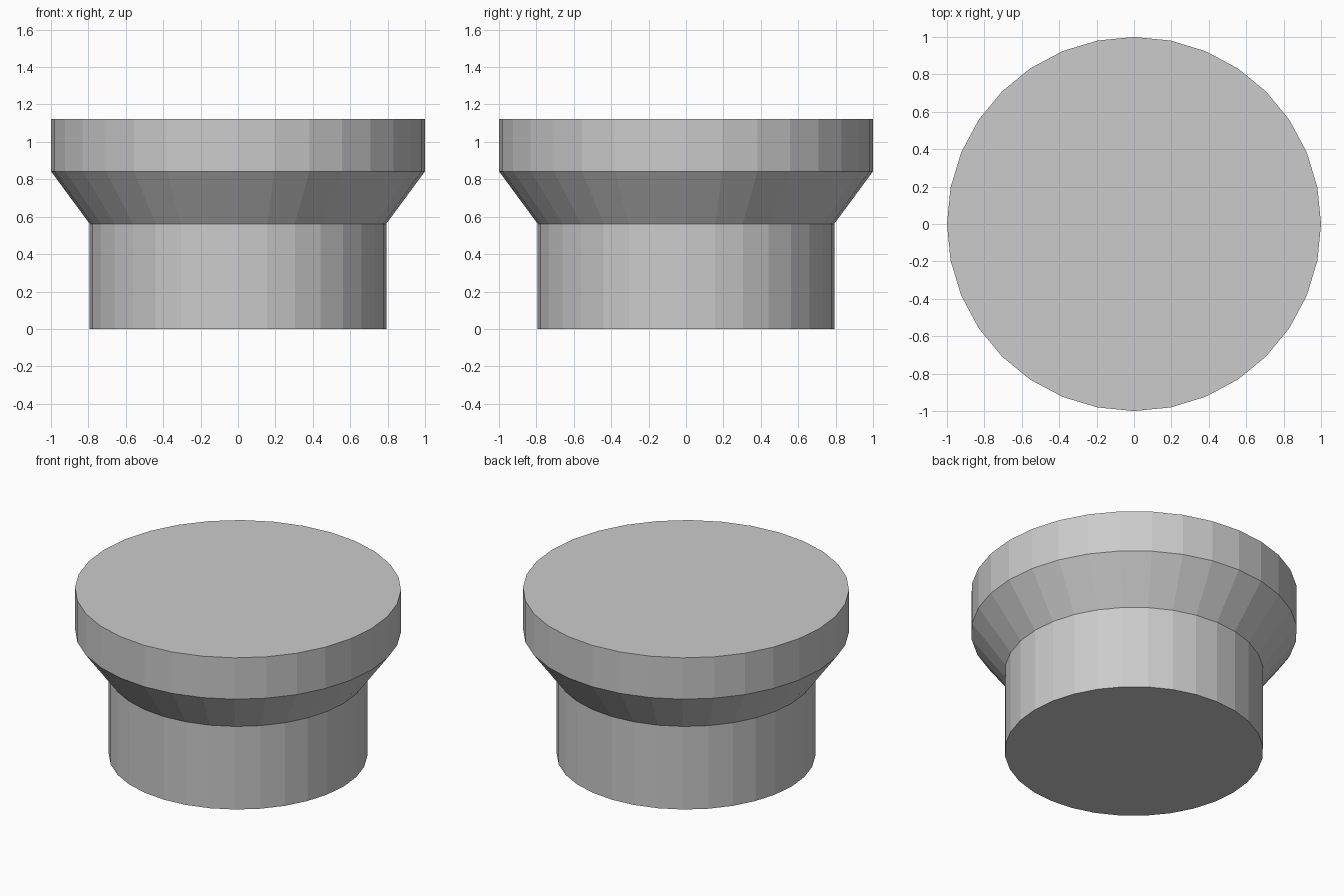
import bpy
import bmesh
from math import cos, sin, tau

if "Cube" in bpy.data.objects:
    bpy.data.objects.remove(bpy.data.objects["Cube"])

SIDES = 32


def lathe(name, profile):
    """Flat-shaded, capped solid from (radius, z) rings."""
    bm = bmesh.new()
    rings = [[bm.verts.new((r * cos(tau * i / SIDES), r * sin(tau * i / SIDES), z))
              for i in range(SIDES)] for r, z in profile]
    for low, high in zip(rings, rings[1:]):
        for i in range(SIDES):
            j = (i + 1) % SIDES
            bm.faces.new((low[i], low[j], high[j], high[i]))
    bm.faces.new(rings[0][::-1])
    bm.faces.new(rings[-1])
    mesh = bpy.data.meshes.new(name)
    bm.to_mesh(mesh)
    bm.free()
    obj = bpy.data.objects.new(name, mesh)
    bpy.context.collection.objects.link(obj)
    return obj


# Round knob: straight stem, flared collar, wide flat cap
lathe("flared_knob", [(0.793, 0), (0.793, 0.562), (1, 0.843), (1, 1.123)])
